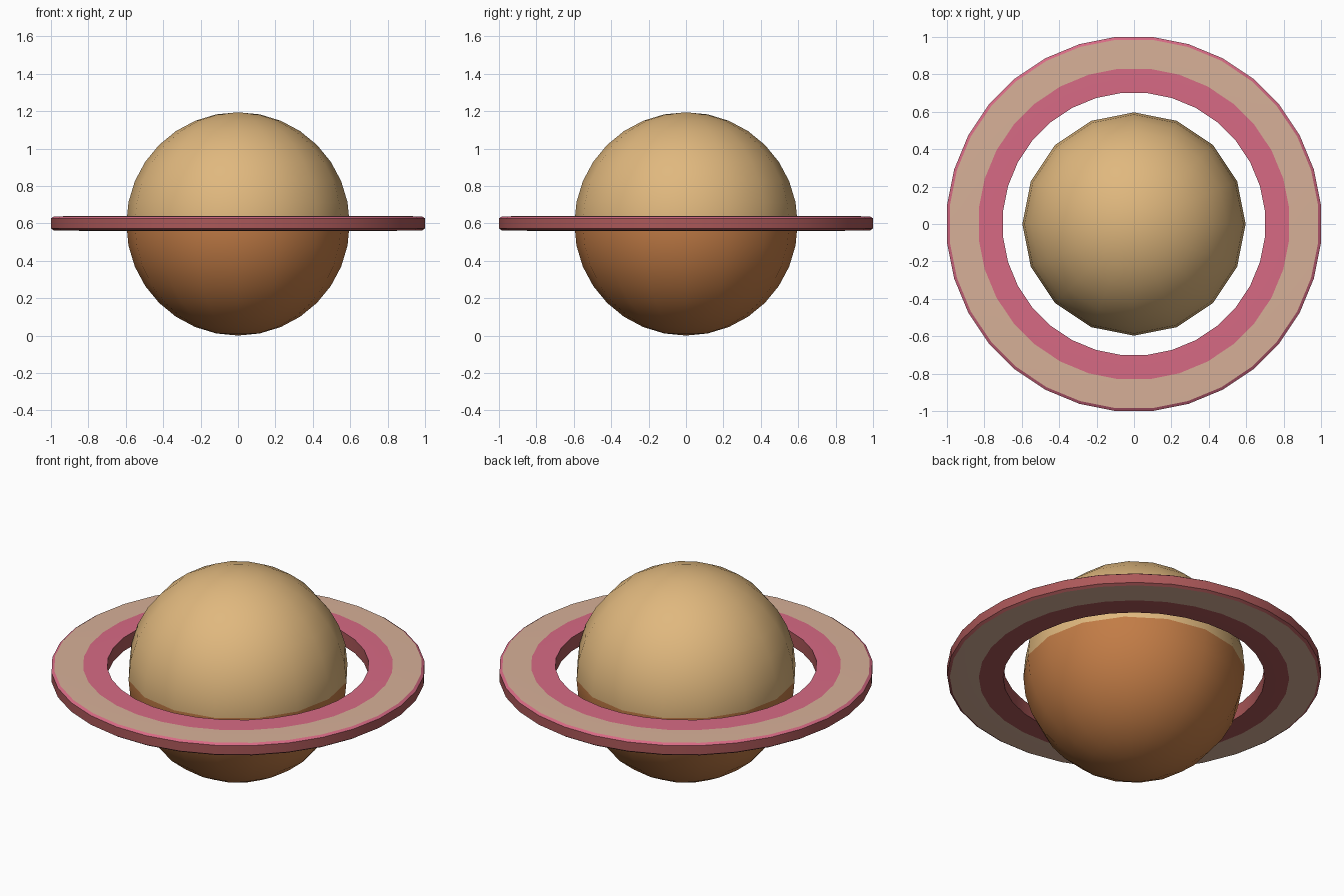
import bpy, bmesh, math

if "Cube" in bpy.data.objects:
    bpy.data.objects.remove(bpy.data.objects["Cube"])


def srgb(r, g, b):
    lin = [((c / 255 + 0.055) / 1.055) ** 2.4 for c in (r, g, b)]
    return (*lin, 1.0)


def material(name, rgb):
    m = bpy.data.materials.new(name)
    m.diffuse_color = srgb(*rgb)
    m.use_nodes = True
    m.node_tree.nodes["Principled BSDF"].inputs["Base Color"].default_value = m.diffuse_color
    return m


sand = material("sand", (224, 184, 126))
rust = material("rust_orange", (194, 124, 70))
pink = material("rose_pink", (215, 106, 132))
pale = material("pale_beige", (215, 176, 152))
brick = material("brick_red", (172, 88, 89))


def finish(bm, name, mats, z):
    bmesh.ops.recalc_face_normals(bm, faces=bm.faces)
    me = bpy.data.meshes.new(name)
    bm.to_mesh(me)
    bm.free()
    for m in mats:
        me.materials.append(m)
    ob = bpy.data.objects.new(name, me)
    ob.location.z = z
    bpy.context.collection.objects.link(ob)
    bpy.ops.object.select_all(action='DESELECT')
    ob.select_set(True)
    bpy.context.view_layer.objects.active = ob
    bpy.ops.object.shade_smooth_by_angle(angle=math.radians(30))
    return ob


# Planet ball: upper half sand, lower half rust
bm = bmesh.new()
bmesh.ops.create_uvsphere(bm, u_segments=16, v_segments=16, radius=0.597)
for f in bm.faces:
    f.material_index = 0 if f.calc_center_median().z > 0 else 1
finish(bm, "planet_ball", [sand, rust], 0.597)

# Flat ring: closed profile (radius, height, colour of the strip to the next point)
profile = [
    (0.70, 0.040, 0),    # top inner band
    (0.83, 0.040, 1),    # top outer band
    (0.985, 0.037, 0),   # top rim bevel
    (1.00, 0.027, 2),    # outer wall
    (1.00, -0.027, 2),   # lower rim bevel
    (0.985, -0.037, 1),  # bottom outer band
    (0.83, -0.040, 2),   # bottom inner band
    (0.70, -0.040, 2),   # inner wall
]
sides = 32
grow = 1 / math.cos(math.pi / sides)   # flats, not corners, face the axes
bm = bmesh.new()
loops = []
for i in range(sides):
    a = (i + 0.5) * 2 * math.pi / sides
    loops.append([bm.verts.new((r * grow * math.cos(a), r * grow * math.sin(a), z))
                  for r, z, _ in profile])
for i in range(sides):
    p, q = loops[i], loops[(i + 1) % sides]
    for j, (_, _, colour) in enumerate(profile):
        k = (j + 1) % len(profile)
        bm.faces.new((p[j], q[j], q[k], p[k])).material_index = colour
finish(bm, "planet_ring", [pink, pale, brick], 0.60)
